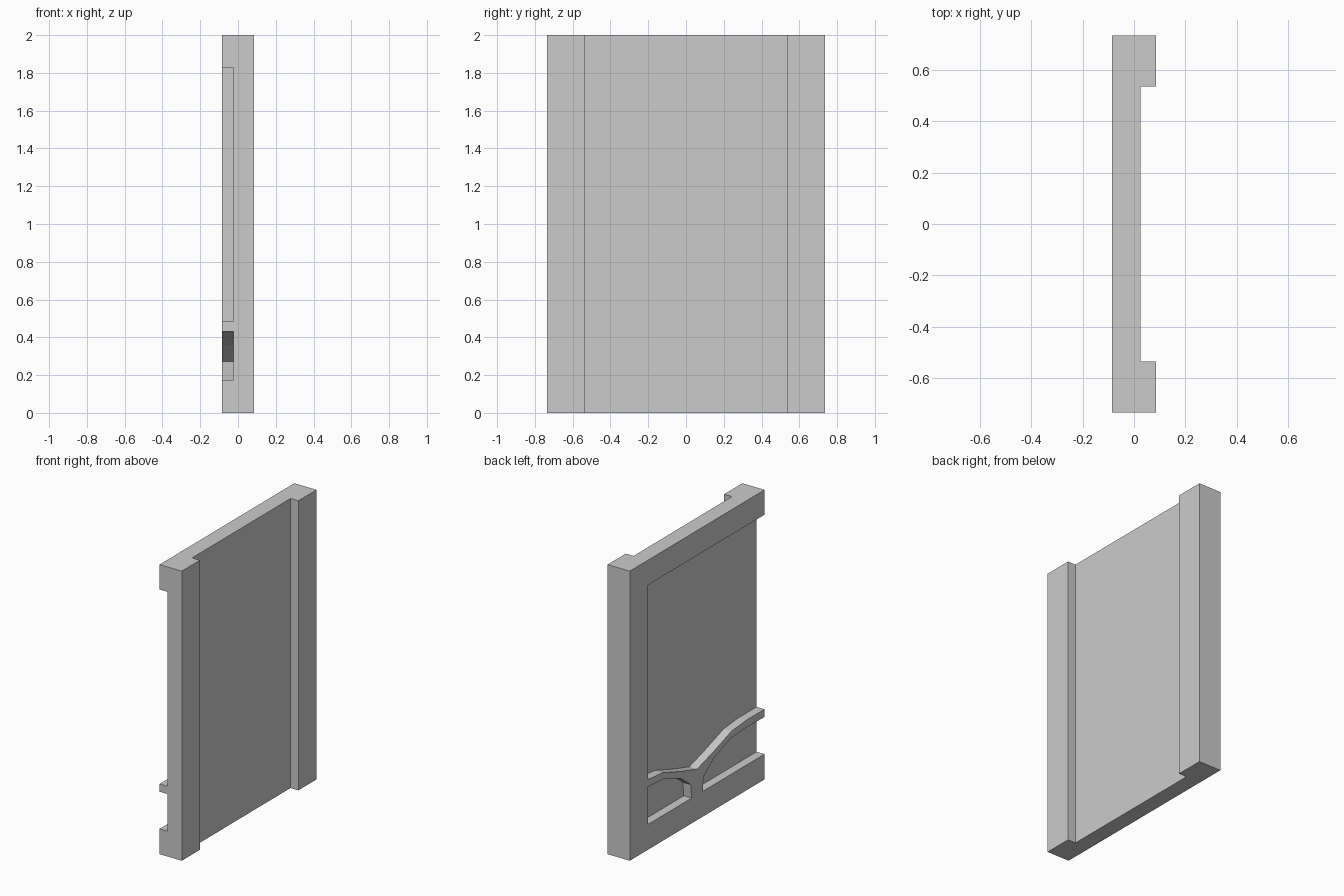
import bpy, bmesh
from mathutils import Vector

if "Cube" in bpy.data.objects:
    bpy.data.objects.remove(bpy.data.objects["Cube"])


def prism(name, points, depth):
    """Extrude a closed outline of 3D points along the depth vector."""
    bm = bmesh.new()
    face = bm.faces.new([bm.verts.new(p) for p in points])
    new = bmesh.ops.extrude_face_region(bm, geom=[face])["geom"]
    verts = [v for v in new if isinstance(v, bmesh.types.BMVert)]
    bmesh.ops.translate(bm, verts=verts, vec=Vector(depth))
    bmesh.ops.recalc_face_normals(bm, faces=bm.faces)
    mesh = bpy.data.meshes.new(name)
    bm.to_mesh(mesh)
    bm.free()
    obj = bpy.data.objects.new(name, mesh)
    bpy.context.collection.objects.link(obj)
    return obj


HX, HY, H = 0.085, 0.735, 2.0      # half thickness, half width, height
FLOOR = 0.025                      # recess floors lie at x = +/- FLOOR
INNER = 0.537                      # inner edge of the side stiles
OPEN = -0.8                        # cutters run past the open edge
BOTTOM, TOP = 0.175, 1.828         # rail edges of the carved side

# Panel: channel-shaped plan with a stile at each side of the +x face
plan = [(-HX, -HY), (HX, -HY), (HX, -INNER), (FLOOR, -INNER),
        (FLOOR, INNER), (HX, INNER), (HX, HY), (-HX, HY)]
panel = prism("panel", [(x, y, 0) for x, y in plan], (0, 0, H))

# Half curves of the branching brace, as (distance from middle, height)
upper = [(0.18, 0.405), (0.376, 0.471), (INNER, 0.485)]
lower = [(0.06, BOTTOM), (0.07, 0.272), (0.18, 0.357), (0.365, 0.423), (INNER, 0.435)]

# Openings left around the brace; the -y side has no stile
main_opening = ([(INNER, TOP)] + upper[::-1] + [(0, 0.352)]
                + [(-y, z) for y, z in upper] + [(OPEN, 0.485), (OPEN, TOP)])
closed_opening = lower + [(INNER, BOTTOM)]
open_opening = [(-y, z) for y, z in lower] + [(OPEN, 0.43), (OPEN, BOTTOM)]

# Carve the openings into the -x face
bpy.context.view_layer.objects.active = panel
panel.select_set(True)
for outline in (main_opening, closed_opening, open_opening):
    cutter = prism("opening_cutter", [(-0.2, y, z) for y, z in outline],
                   (0.2 - FLOOR, 0, 0))
    cutter.hide_render = True
    mod = panel.modifiers.new("opening", "BOOLEAN")
    mod.operation = "DIFFERENCE"
    mod.solver = "EXACT"
    mod.object = cutter
    bpy.ops.object.modifier_apply(modifier=mod.name)
    bpy.data.objects.remove(cutter)
